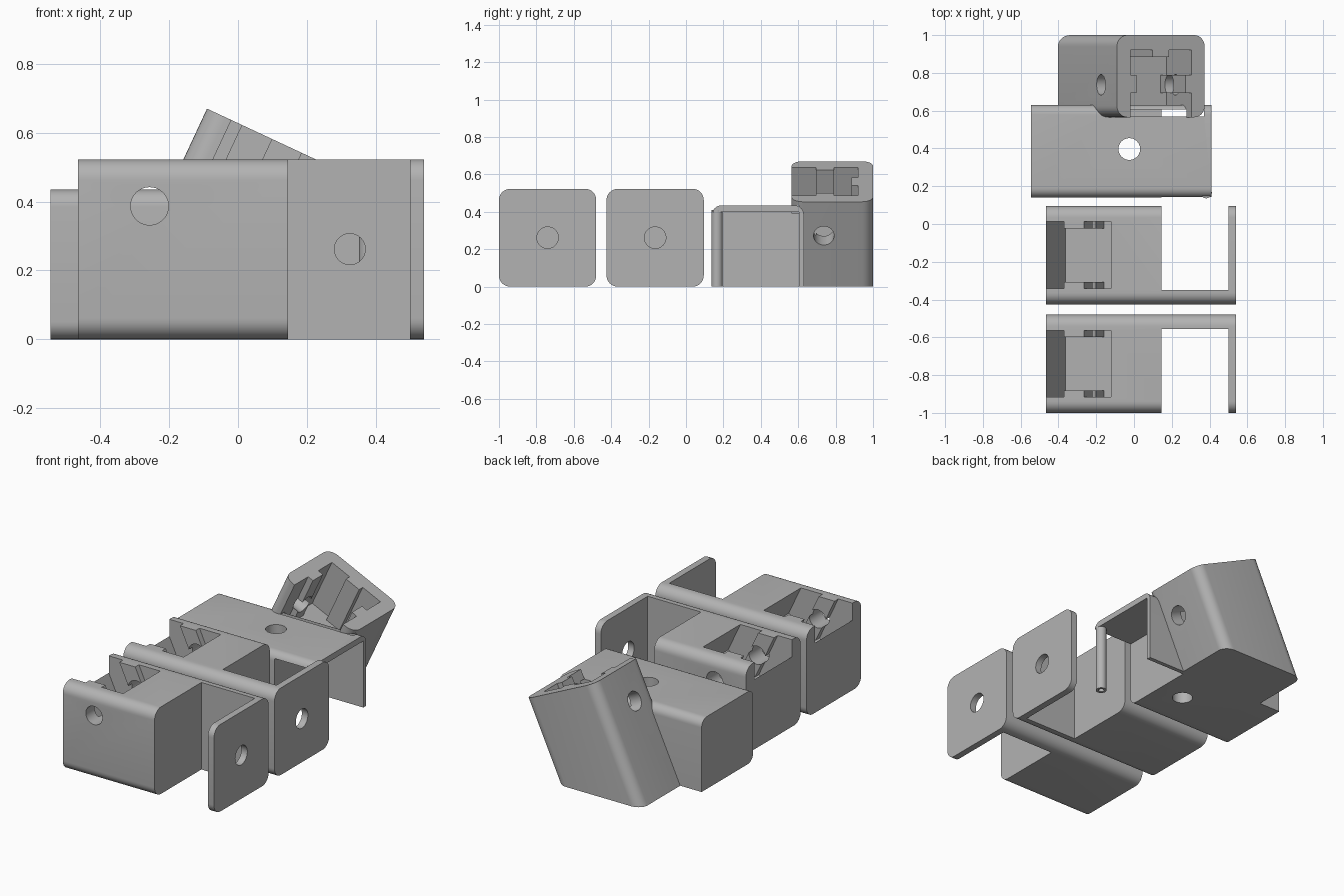
import bpy, bmesh, math
from mathutils import Matrix, Vector

if "Cube" in bpy.data.objects:
    bpy.data.objects.remove(bpy.data.objects["Cube"], do_unlink=True)

grey = bpy.data.materials.new("plain_grey")
grey.use_nodes = True
colour = (0.45, 0.45, 0.45, 1)
grey.diffuse_color = colour
grey.node_tree.nodes["Principled BSDF"].inputs["Base Color"].default_value = colour

X, Y, Z = Vector((1, 0, 0)), Vector((0, 1, 0)), Vector((0, 0, 1))


def frame(a, b, origin=(0, 0, 0)):
    """Profile axes a and b, extrusion along a x b."""
    m = Matrix((a, b, a.cross(b))).transposed().to_4x4()
    m.translation = origin
    return m


def prism(name, points, m, low, high):
    bm = bmesh.new()
    base = [bm.verts.new((p[0], p[1], low)) for p in points]
    face = bm.faces.new(base)
    new = bmesh.ops.extrude_face_region(bm, geom=[face])["geom"]
    bmesh.ops.translate(bm, vec=(0, 0, high - low),
                        verts=[v for v in new if isinstance(v, bmesh.types.BMVert)])
    bmesh.ops.recalc_face_normals(bm, faces=bm.faces)
    bm.transform(m)
    mesh = bpy.data.meshes.new(name)
    bm.to_mesh(mesh)
    bm.free()
    ob = bpy.data.objects.new(name, mesh)
    bpy.context.collection.objects.link(ob)
    mesh.materials.append(grey)
    return ob


def rounded(a0, b0, a1, b1, radii):
    """Rectangle whose corners, counter-clockwise from low-low, have given radii."""
    pts = []
    corners = [(a0, b0, 1, 1), (a1, b0, -1, 1), (a1, b1, -1, -1), (a0, b1, 1, -1)]
    for i, ((a, b, sa, sb), r) in enumerate(zip(corners, radii)):
        if r == 0:
            pts.append((a, b))
            continue
        for k in range(9):
            ang = math.pi * (1 + i / 2 + k / 16)
            pts.append((a + sa * r + r * math.cos(ang), b + sb * r + r * math.sin(ang)))
    return pts


def circle(a, b, r, n=40):
    return [(a + r * math.cos(2 * math.pi * k / n), b + r * math.sin(2 * math.pi * k / n))
            for k in range(n)]


def toothed(half, sides, width=0.048, depth=0.035):
    """Square socket outline with a tooth in the middle of the chosen sides."""
    pts = []
    for i in range(4):
        side = [(-half, -half)]
        if i in sides:
            side += [(-width, -half), (-width, depth - half),
                     (width, depth - half), (width, -half)]
        c, s = round(math.cos(i * math.pi / 2)), round(math.sin(i * math.pi / 2))
        pts += [(c * a - s * b, s * a + c * b) for a, b in side]
    return pts


def box(x0, x1, y0, y1, z0, z1):
    return prism("cutter", [(x0, y0), (x1, y0), (x1, y1), (x0, y1)], frame(X, Y), z0, z1)


def cut(ob, *cutters):
    for c in cutters:
        mod = ob.modifiers.new("cut", "BOOLEAN")
        mod.operation = "DIFFERENCE"
        mod.solver = "EXACT"
        mod.object = c
        bpy.context.view_layer.objects.active = ob
        bpy.ops.object.modifier_apply(modifier=mod.name)
        bpy.data.objects.remove(c, do_unlink=True)


def smooth(ob):
    bpy.ops.object.select_all(action="DESELECT")
    ob.select_set(True)
    bpy.context.view_layer.objects.active = ob
    bpy.ops.object.shade_smooth_by_angle(angle=math.radians(30))


ALONG_X, ALONG_Y, ALONG_Z = frame(Y, Z), frame(Z, X), frame(X, Y)
tilt = math.radians(25)
co, si = math.cos(tilt), math.sin(tilt)


# Two mirrored brackets: socket block, side arm and end plate
def bracket(name, y0, arm_at_back):
    y1, mid = y0 + 0.52, y0 + 0.26
    ob = prism(name, rounded(y0, 0, y1, 0.523, [0.06] * 4), ALONG_X, -0.465, 0.54)
    gap = (y0 - 0.1, y1 - 0.075) if arm_at_back else (y0 + 0.075, y1 + 0.1)
    slope = Vector((co, 0, si))
    floor = Vector((-0.36, mid, 0.2)) + slope * 0.175
    cut(ob,
        box(0.145, 0.5, *gap, -0.1, 0.7),
        prism("cutter", toothed(0.177, (0, 2)), frame(slope, Y, floor), 0, 0.6),
        prism("cutter", circle(0.387, -0.257, 0.055), ALONG_Y, y0 - 0.1, y1 + 0.1),
        prism("cutter", circle(0.262, 0.325, 0.045), ALONG_Y, y0 - 0.1, y1 + 0.1),
        prism("cutter", circle(mid, 0.262, 0.0575), ALONG_X, 0.45, 0.6))
    smooth(ob)


bracket("front_bracket", -1.0, True)
bracket("rear_bracket", -0.425, False)

# Low housing with overhanging roof and back wall
housing = prism("housing", rounded(0.14, 0, 0.63, 0.435, (0.05, 0, 0.05, 0.05)),
                ALONG_X, -0.545, 0.41)
cut(housing,
    box(0.145, 0.5, 0, 0.605, -0.1, 0.4),
    box(-0.15, 0.37, 0.568, 0.605, 0.39, 0.6),
    prism("cutter", circle(-0.025, 0.397, 0.0575), ALONG_Z, -0.1, 0.6))
smooth(housing)

# Hollow post under the roof
post = prism("corner_post", circle(0.382, 0.166, 0.03, 32), ALONG_Z, 0, 0.41)
cut(post, prism("cutter", circle(0.382, 0.166, 0.016, 24), ALONG_Z, -0.1, 0.3))
smooth(post)

# Leaning socket block, trimmed flat at the ground
lean = frame(Vector((co, 0, -si)), Y, (0.142, 0.782, 0.562))
block = prism("leaning_block", rounded(-0.256, -0.217, 0.256, 0.218, [0.06] * 4), lean, -1, 0)
socket = lean @ Matrix.Translation((0, -0.04, 0))
hole = frame(Y, Vector((si, 0, co)), lean @ Vector((0, -0.045, -0.2)))
cut(block,
    box(-1, 1, 0, 2, -1, 0),
    box(-1, 1, 0, 0.605, -0.1, 0.435),
    prism("cutter", toothed(0.178, (1, 2, 3)), socket, -0.31, 0.1),
    prism("cutter", circle(0, 0, 0.055), hole, -0.5, 0.5))
smooth(block)
